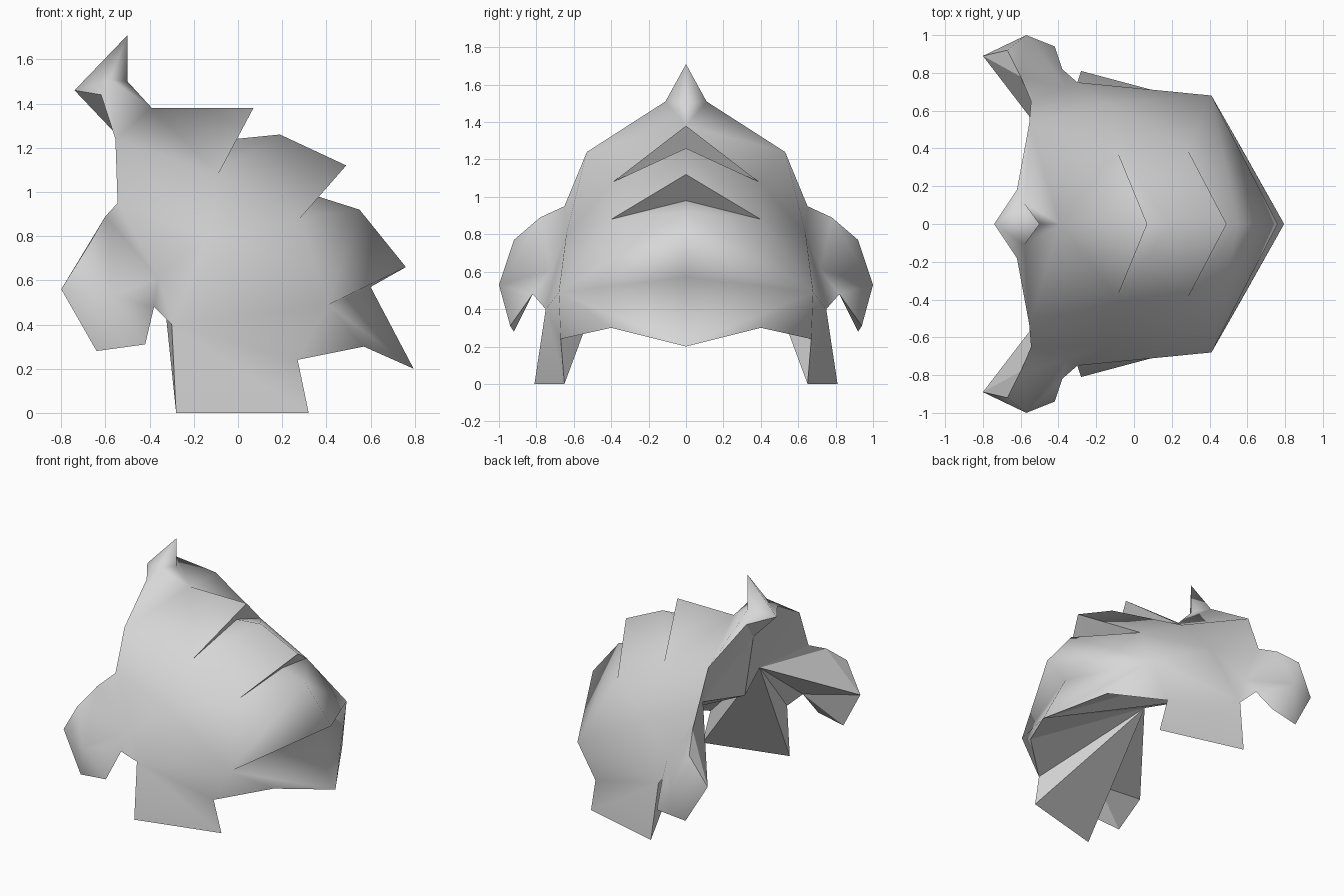
import bpy, bmesh, math

old = bpy.data.objects.get("Cube")
if old:
    bpy.data.objects.remove(old, do_unlink=True)

grey = bpy.data.materials.new("light_grey")
grey.use_nodes = True
colour = (0.68, 0.68, 0.68, 1)
grey.diffuse_color = colour
grey.node_tree.nodes["Principled BSDF"].inputs["Base Color"].default_value = colour

bm = bmesh.new()
points = {}


def add_points(**named):
    for name, co in named.items():
        points[name] = bm.verts.new(co)


def face(names):
    bm.faces.new([points[n] for n in names.split()])


def fan(centre, rim):
    """Triangles from one point to each pair of neighbours along a rim."""
    names = rim.split()
    for a, b in zip(names, names[1:]):
        face(f"{centre} {a} {b}")


# Forelock spike
add_points(peak=(-.5, 0, 1.71), beak=(-.74, 0, 1.46), brow=(-.62, .18, 1.44),
           neck=(-.58, .11, 1.51), nape=(-.5, 0, 1.5), chin=(-.55, 0, 1.26))
fan("neck", "brow beak peak nape")

# Crown and overlapping back layers
add_points(crown=(-.39, 0, 1.38), temple=(-.555, .53, 1.24), cheek=(-.545, .65, .95),
           side=(-.14, .64, .8),
           tip_a=(.07, 0, 1.38), notch_a=(-.09, .39, 1.08), under_a=(-.01, 0, 1.24),
           ridge_b=(.19, 0, 1.26), tip_b=(.49, 0, 1.12), notch_b=(.28, .4, .88),
           under_b=(.36, 0, .98), ridge_c=(.55, 0, .92), tip_c=(.76, 0, .66),
           notch_c=(.41, .68, .49), under_c=(.6, 0, .57))
fan("neck", "nape crown temple brow")
fan("notch_a", "temple crown tip_a under_a ridge_b notch_b side temple")
fan("notch_b", "ridge_b tip_b under_b ridge_c notch_c side")
fan("notch_c", "ridge_c tip_c under_c")

# Bottom layer
add_points(tip_d=(.795, 0, .2), hem=(.57, .4, .3), corner=(.27, .67, .24))
fan("notch_c", "under_c tip_d hem corner")

# Lock in front of each side
add_points(lock_top=(-.6, .78, .89), lock_tip=(-.8, .89, .56), lock_low=(-.64, .92, .28),
           lock_end=(-.42, .94, .31), lock_mid=(-.57, 1, .53), lock_back=(-.38, .82, .48),
           lock_high=(-.67, .92, .77), crease=(-.36, .72, .61))
fan("lock_mid", "crease lock_top lock_high lock_tip lock_low lock_end lock_back crease")
face("crease cheek lock_top")

# Flap hanging below each side
add_points(flap_top=(-.3, .75, .4), flap_front=(-.28, .81, 0), flap_rear=(.32, .65, 0))
face("crease lock_back flap_top")
fan("side", "temple cheek crease flap_top notch_c")
face("flap_top corner notch_c")
face("flap_top flap_front flap_rear corner")

# The outside is smooth; the faces added after this stay flat
for f in bm.faces:
    f.smooth = True

# Undersides of the spike and lock
face("beak chin brow")
face("lock_top lock_high lock_tip")
fan("lock_back", "lock_tip lock_low lock_end")

# Inner faces drawn in from the rim to the scalp
add_points(scalp=(-.37, .33, .86), middle=(-.48, 0, .81))
fan("scalp", "middle chin brow temple cheek lock_top lock_tip lock_back "
             "flap_top flap_front flap_rear corner hem tip_d middle")

# Mirror the half across the centre plane
bmesh.ops.mirror(bm, geom=bm.verts[:] + bm.edges[:] + bm.faces[:],
                 axis='Y', merge_dist=0.001)
bmesh.ops.remove_doubles(bm, verts=bm.verts[:], dist=0.001)
bmesh.ops.recalc_face_normals(bm, faces=bm.faces[:])

# Keep the layer edges sharp
for e in bm.edges:
    e.smooth = e.calc_face_angle(0) < math.radians(101)

mesh = bpy.data.meshes.new("hair")
bm.to_mesh(mesh)
bm.free()
mesh.materials.append(grey)
hair = bpy.data.objects.new("hair", mesh)
bpy.context.collection.objects.link(hair)
